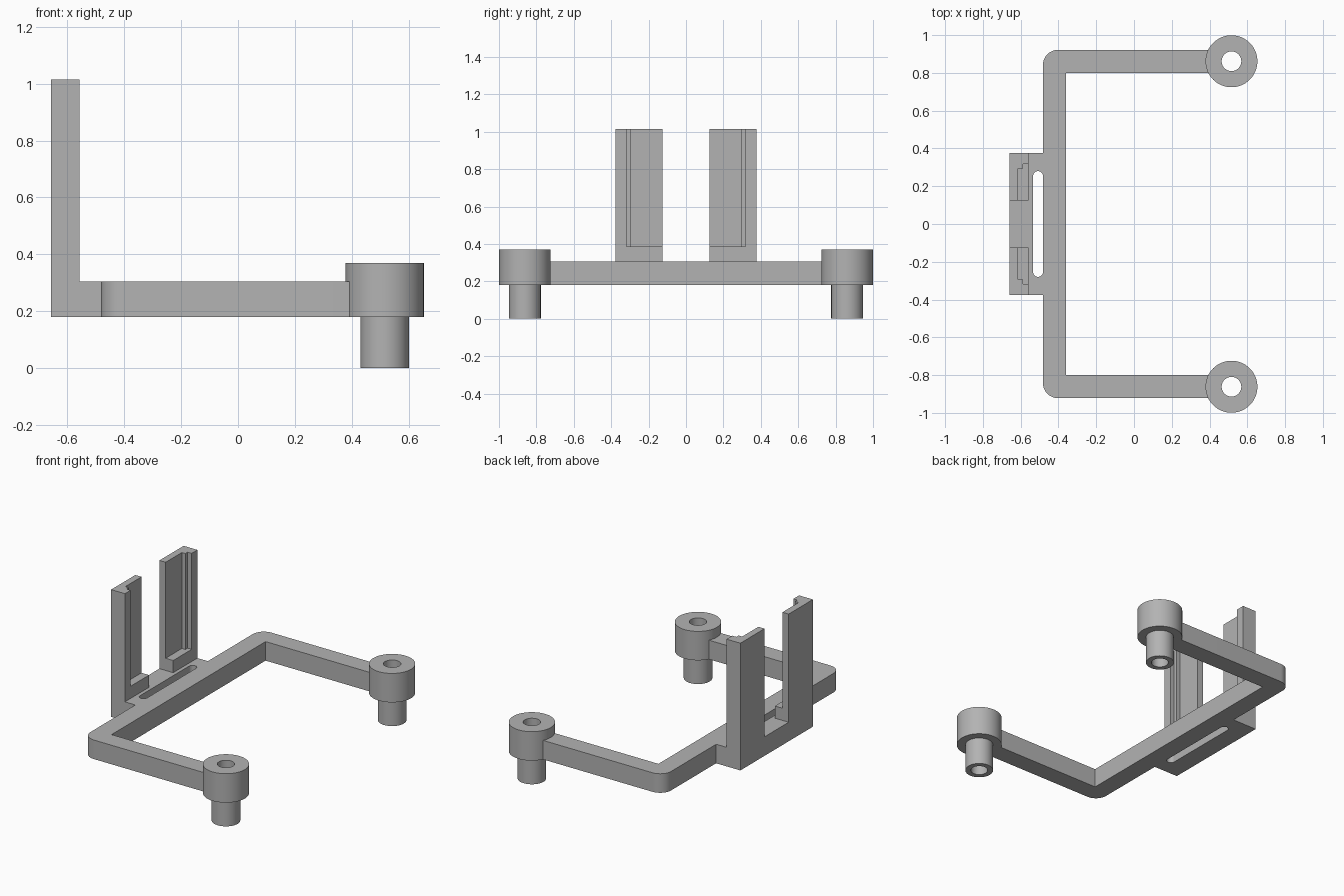
import bpy, bmesh
from math import sin, cos, pi

cube = bpy.data.objects.get("Cube")
if cube:
    bpy.data.objects.remove(cube)

grey = bpy.data.materials.new("plain grey")
grey.use_nodes = True
colour = (0.45, 0.45, 0.45, 1)
grey.diffuse_color = colour
grey.node_tree.nodes["Principled BSDF"].inputs["Base Color"].default_value = colour

BOTTOM, TOP = 0.18, 0.305
BACK, FRAME = -0.658, -0.482
HALF = 0.376


def arc(cx, cy, r, start, end, steps):
    return [(cx + r * cos(start + (end - start) * i / steps),
             cy + r * sin(start + (end - start) * i / steps)) for i in range(steps + 1)]


def finish(name, bm, smooth=False):
    bmesh.ops.recalc_face_normals(bm, faces=bm.faces)
    mesh = bpy.data.meshes.new(name)
    bm.to_mesh(mesh)
    bm.free()
    mesh.materials.append(grey)
    obj = bpy.data.objects.new(name, mesh)
    bpy.context.collection.objects.link(obj)
    if smooth:
        bpy.ops.object.select_all(action="DESELECT")
        obj.select_set(True)
        bpy.context.view_layer.objects.active = obj
        bpy.ops.object.shade_smooth_by_angle(angle=pi / 6)
    return obj


def prism(name, outline, z0, z1, smooth=False):
    bm = bmesh.new()
    face = bm.faces.new([bm.verts.new((x, y, z0)) for x, y in outline])
    new = bmesh.ops.extrude_face_region(bm, geom=[face])["geom"]
    bmesh.ops.translate(bm, vec=(0, 0, z1 - z0),
                        verts=[v for v in new if isinstance(v, bmesh.types.BMVert)])
    return finish(name, bm, smooth)


def cut(obj, cutter):
    mod = obj.modifiers.new("cut", "BOOLEAN")
    mod.operation = "DIFFERENCE"
    mod.solver = "EXACT"
    mod.object = cutter
    cutter.hide_render = True
    cutter.hide_set(True)


def flipped(outline):
    return [(x, -y) for x, y in reversed(outline)]


# U-shaped frame with rounded rear corners and a rear mounting plate
half = [(BACK, HALF), (FRAME, HALF)]
half += arc(FRAME + 0.08, 0.842, 0.08, pi, pi / 2, 12)
half += [(0.42, 0.922), (0.42, 0.799), (-0.359, 0.799)]
frame = prism("frame", half + flipped(half), BOTTOM, TOP, True)

# Rounded slot through the mounting plate
slot = arc(-0.508, 0.254, 0.026, 0, pi, 16)
cut(frame, prism("slot_cutter", slot + flipped(slot), 0.1, 0.5))

# Upright rails with a stepped channel facing forward and inward
rail = [(BACK, 0.125), (BACK, HALF), (-0.558, HALF), (-0.558, 0.317),
        (-0.587, 0.317), (-0.587, 0.293), (-0.613, 0.293), (-0.613, 0.125)]
foot = [rail[0], rail[1], rail[2], (-0.558, 0.125)]
for side, place in (("left", list), ("right", flipped)):
    prism(side + "_rail", place(rail), 0.385, 1.015)
    prism(side + "_rail_foot", place(foot), TOP, 0.385)

# Hollow stepped bosses at the arm ends, turned from one profile
profile = [(0.052, 0), (0.085, 0), (0.085, BOTTOM), (0.1375, BOTTOM),
           (0.1375, 0.37), (0.052, 0.37)]
for side, y in (("left", 0.8615), ("right", -0.8615)):
    bm = bmesh.new()
    verts = [bm.verts.new((0.516 + r, y, z)) for r, z in profile]
    edges = [bm.edges.new((verts[i - 1], verts[i])) for i in range(len(verts))]
    bmesh.ops.spin(bm, geom=verts + edges, cent=(0.516, y, 0), axis=(0, 0, 1),
                   angle=2 * pi, steps=64, use_merge=True)
    bmesh.ops.remove_doubles(bm, verts=bm.verts, dist=0.0001)
    finish(side + "_boss", bm, True)
